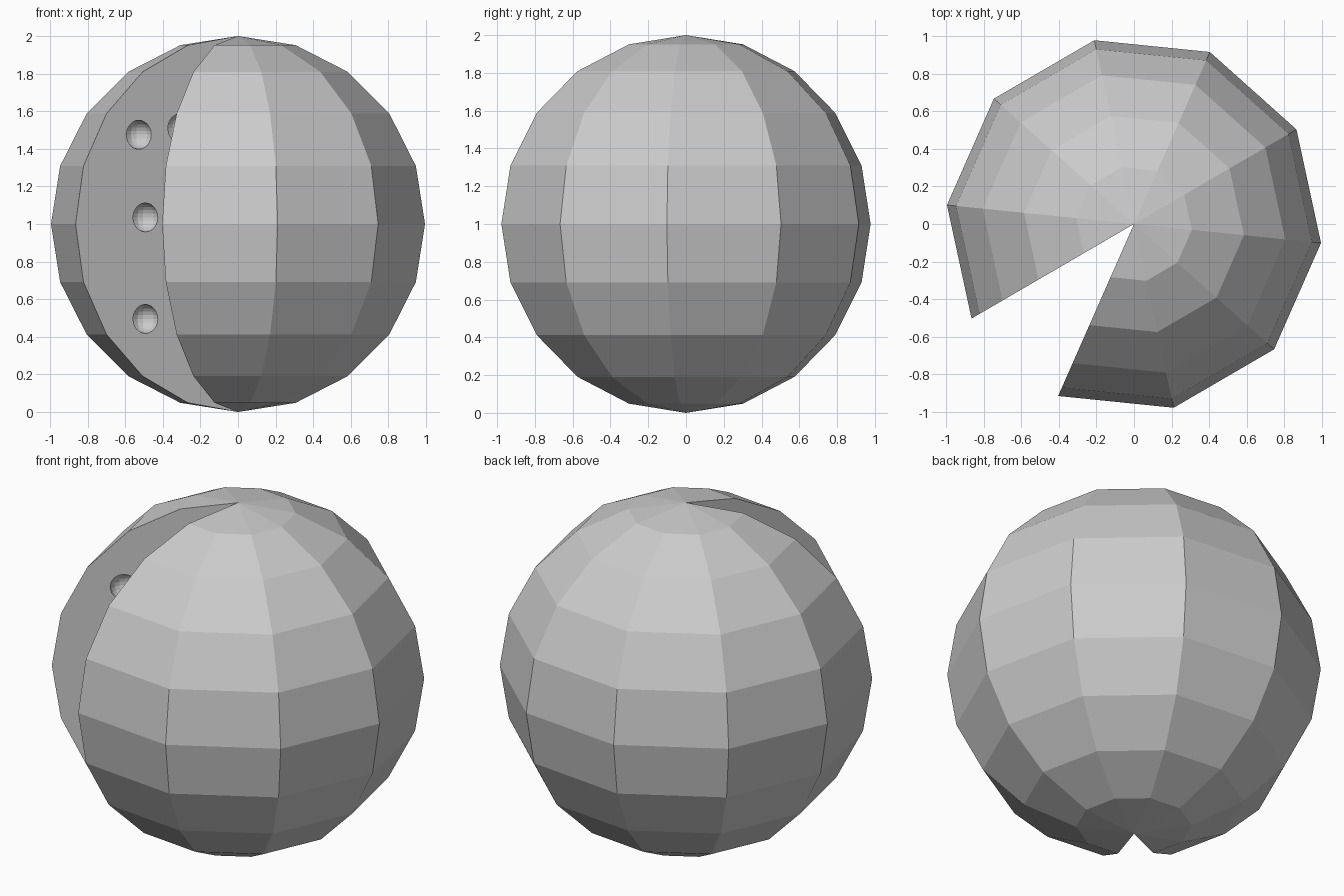
import bpy, bmesh
from math import sin, cos, pi, radians
from mathutils import Matrix, Vector

default = bpy.data.objects.get("Cube")
if default:
    bpy.data.objects.remove(default)

SIDES = 10
STEP = 2 * pi / SIDES
START = radians(-113.8)            # first wall of the missing slice
END = START + STEP * (SIDES - 1)   # second wall
DENT_RADIUS = 0.077


def make_object(name, bm):
    mesh = bpy.data.meshes.new(name)
    bm.to_mesh(mesh)
    bm.free()
    obj = bpy.data.objects.new(name, mesh)
    bpy.context.collection.objects.link(obj)
    return obj


def on_wall(angle, radius, z):
    return Vector((radius * cos(angle), radius * sin(angle), z))


# Faceted ball with one slice missing
bm = bmesh.new()
arc = [bm.verts.new(on_wall(START, sin(pi * i / SIDES), 1 - cos(pi * i / SIDES)))
       for i in range(SIDES + 1)]
edges = [bm.edges.new(pair) for pair in zip(arc, arc[1:])]
bmesh.ops.spin(bm, geom=arc + edges, cent=(0, 0, 0), axis=(0, 0, 1),
               angle=END - START, steps=SIDES - 1)
bmesh.ops.remove_doubles(bm, verts=bm.verts[:], dist=0.0005)

# Flat walls of the slice, meeting along the central axis
for angle in (START, END):
    normal = Vector((-sin(angle), cos(angle), 0))
    wall = [v for v in bm.verts if abs(v.co.dot(normal)) < 0.001
            and v.co.dot(on_wall(angle, 1, 0)) > -0.001]
    bm.faces.new(sorted(wall, key=lambda v: v.co.z))
bmesh.ops.recalc_face_normals(bm, faces=bm.faces[:])
ball = make_object("cut_ball", bm)

# Round dents in both walls, given as distance from the axis and height
dents = [(0.61, 1.475), (0.355, 1.51), (0.57, 1.035), (0.57, 0.495), (0.32, 0.75)]
bm = bmesh.new()
for angle in (START, END):
    for radius, z in dents:
        bmesh.ops.create_uvsphere(bm, u_segments=16, v_segments=12, radius=DENT_RADIUS,
                                  matrix=Matrix.Translation(on_wall(angle, radius, z))
                                  @ Matrix.Rotation(angle + 0.05, 4, 'Z'))
cutter = make_object("dent_cutter", bm)
cutter.hide_render = True

cut = ball.modifiers.new("dents", 'BOOLEAN')
cut.operation = 'DIFFERENCE'
cut.solver = 'EXACT'
cut.object = cutter
bpy.context.view_layer.objects.active = ball
bpy.ops.object.modifier_apply(modifier=cut.name)
bpy.data.objects.remove(cutter)
